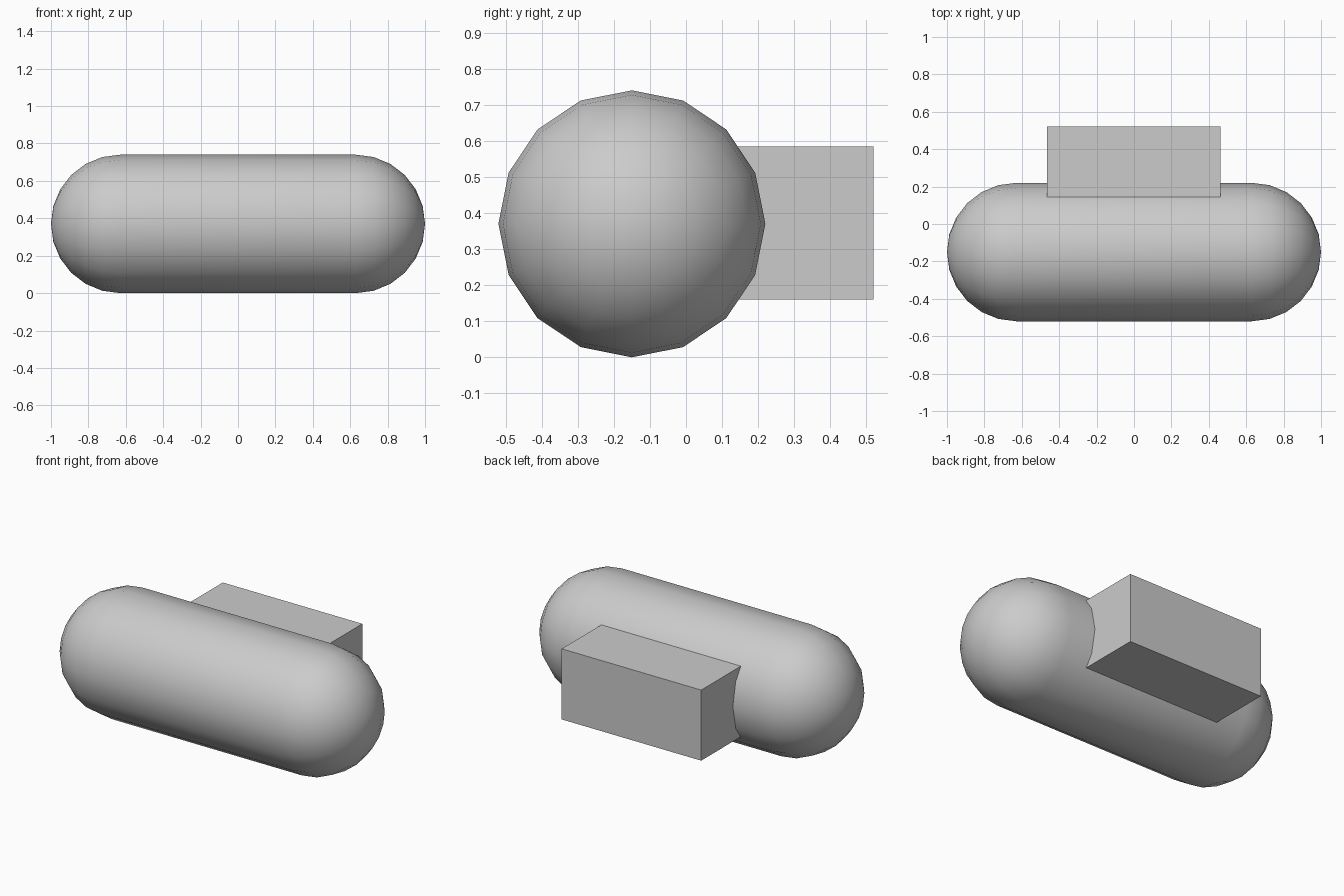
import bpy, bmesh
from math import sin, cos, pi
from mathutils import Vector

if "Cube" in bpy.data.objects:
    bpy.data.objects.remove(bpy.data.objects["Cube"])

R, HALF, CY, CZ = 0.37, 0.63, -0.15, 0.37
SIDES, RINGS = 16, 6


def add_object(name, bm):
    bmesh.ops.recalc_face_normals(bm, faces=bm.faces)
    mesh = bpy.data.meshes.new(name)
    bm.to_mesh(mesh)
    bm.free()
    obj = bpy.data.objects.new(name, mesh)
    bpy.context.collection.objects.link(obj)
    return obj


# Capsule tank: half profile from pole to pole, spun about the x axis
right_arc = [(HALF + R * cos(a), R * sin(a))
             for a in (i * pi / 2 / RINGS for i in range(RINGS + 1))]
profile = right_arc + [(-x, r) for x, r in reversed(right_arc)]
bm = bmesh.new()
verts = [bm.verts.new((x, CY, CZ + r)) for x, r in profile]
edges = [bm.edges.new(pair) for pair in zip(verts, verts[1:])]
bmesh.ops.spin(bm, geom=verts + edges, cent=(0, CY, CZ), axis=(1, 0, 0),
               angle=2 * pi, steps=SIDES)
bmesh.ops.remove_doubles(bm, verts=bm.verts, dist=0.0005)
for face in bm.faces:
    face.smooth = True
add_object("tank", bm)

# Rear box, sunk into the tank wall
lo, hi = Vector((-0.465, 0.10, 0.16)), Vector((0.462, 0.52, 0.584))
bm = bmesh.new()
bmesh.ops.create_cube(bm, size=1)
bmesh.ops.scale(bm, vec=hi - lo, verts=bm.verts)
bmesh.ops.translate(bm, vec=(lo + hi) / 2, verts=bm.verts)
add_object("rear_box", bm)
